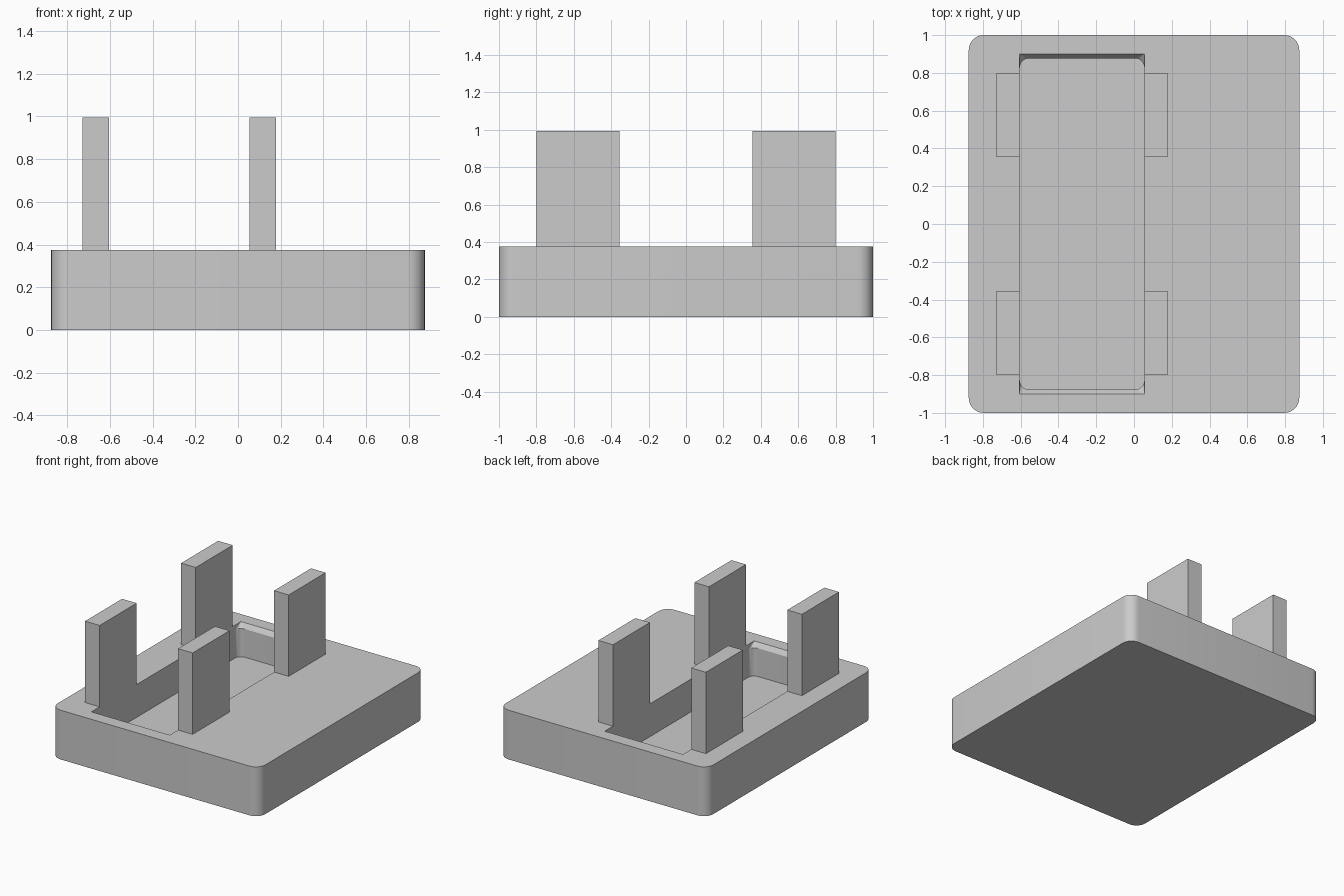
import bpy
import bmesh
from math import cos, sin, pi

default = bpy.data.objects.get("Cube")
if default:
    bpy.data.objects.remove(default, do_unlink=True)

GREY = (0.6, 0.6, 0.6, 1.0)
grey = bpy.data.materials.new("plain grey")
grey.use_nodes = True
grey.diffuse_color = GREY
grey.node_tree.nodes["Principled BSDF"].inputs["Base Color"].default_value = GREY

TOP = 0.375        # upper face of the base
SLOT_X = -0.275    # centre line of slot and posts
SLOT_HALF = 0.33


def rounded_ring(cx, hx, hy, r, z, steps=8):
    """Outline of a rounded rectangle at one height."""
    ring = []
    for k, (sx, sy) in enumerate([(1, 1), (-1, 1), (-1, -1), (1, -1)]):
        for i in range(steps + 1):
            a = (k + i / steps) * pi / 2
            ring.append((cx + sx * (hx - r) + r * cos(a),
                         sy * (hy - r) + r * sin(a), z))
    return ring


def loft(name, rings):
    """Closed solid through matching rings, bottom to top."""
    bm = bmesh.new()
    loops = [[bm.verts.new(p) for p in ring] for ring in rings]
    for low, high in zip(loops, loops[1:]):
        for i in range(len(low)):
            j = (i + 1) % len(low)
            bm.faces.new((low[i], low[j], high[j], high[i]))
    bm.faces.new(loops[0][::-1])
    bm.faces.new(loops[-1])
    bmesh.ops.recalc_face_normals(bm, faces=bm.faces)
    mesh = bpy.data.meshes.new(name)
    bm.to_mesh(mesh)
    bm.free()
    mesh.materials.append(grey)
    obj = bpy.data.objects.new(name, mesh)
    bpy.context.collection.objects.link(obj)
    return obj


# Base block with rounded upright corners
base = loft("base", [rounded_ring(0, 0.875, 1.0, 0.08, z) for z in (0, TOP)])

# Slot cutter: rounded pocket whose ends flare to square corners at the rim
cutter = loft("slot_cutter", [
    rounded_ring(SLOT_X, SLOT_HALF, 0.877, 0.05, 0.125),
    rounded_ring(SLOT_X, SLOT_HALF, 0.877, 0.05, TOP - 0.035),
    rounded_ring(SLOT_X, SLOT_HALF, 0.9, 0.001, TOP),
    rounded_ring(SLOT_X, SLOT_HALF, 0.9, 0.001, TOP + 0.1)])
cut = base.modifiers.new("slot", "BOOLEAN")
cut.operation = "DIFFERENCE"
cut.solver = "EXACT"
cut.object = cutter

# Apply the cut, then smooth the rounded corners
bpy.context.view_layer.objects.active = base
base.select_set(True)
bpy.ops.object.modifier_apply(modifier=cut.name)
bpy.data.objects.remove(cutter, do_unlink=True)
bpy.ops.object.shade_smooth_by_angle(angle=pi / 6)

# Four upright posts flanking the slot
for side, sx in (("left", 1), ("right", -1)):
    for end, sy in (("front", -1), ("back", 1)):
        bpy.ops.mesh.primitive_cube_add(
            size=1, location=(SLOT_X + sx * (SLOT_HALF + 0.0615), sy * 0.578,
                              (TOP + 0.995) / 2))
        post = bpy.context.object
        post.name = f"{end}_{side}_post"
        post.scale = (0.123, 0.445, 0.995 - TOP)
        post.data.materials.append(grey)
